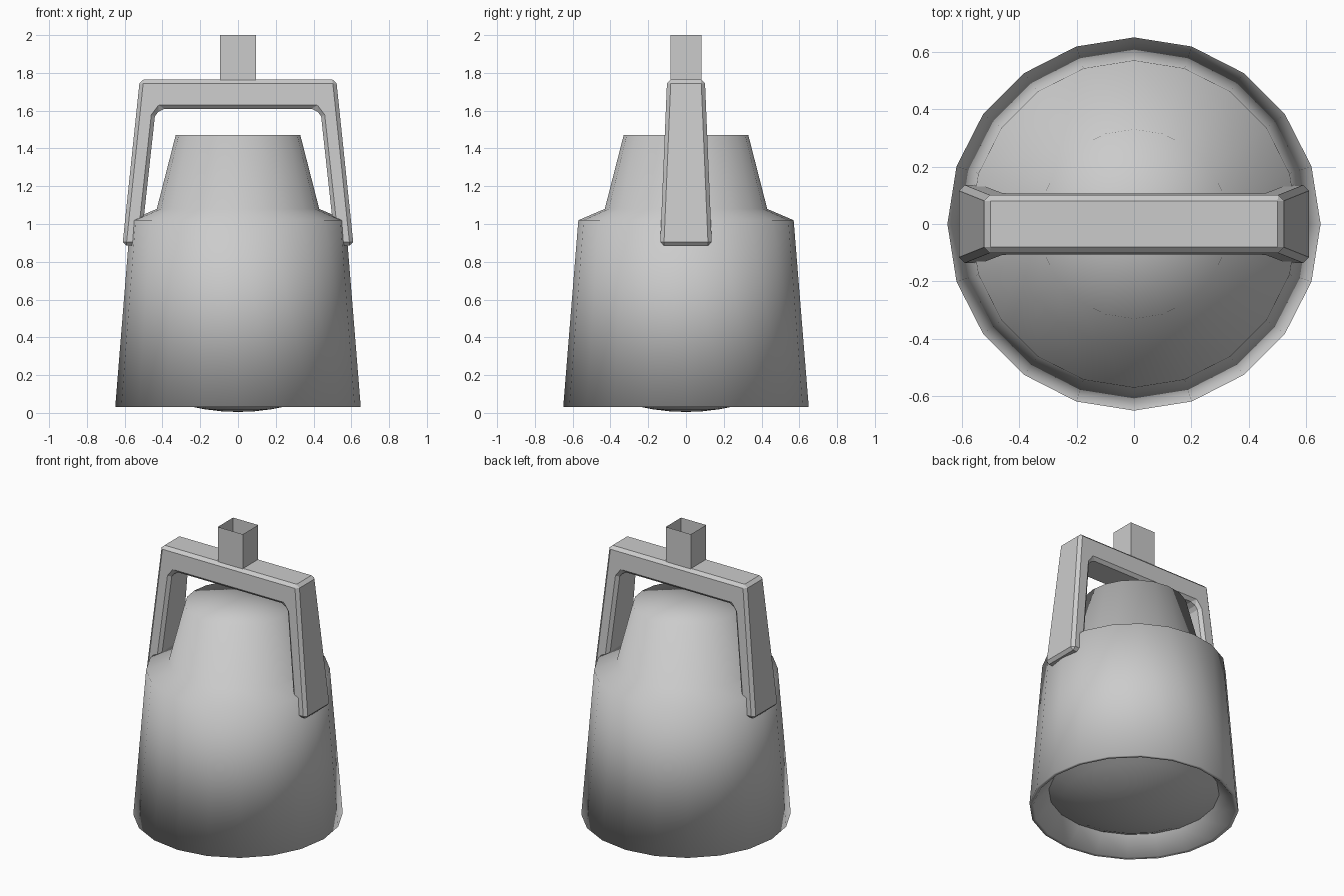
import bpy, bmesh
from math import cos, sin, pi, sqrt

if "Cube" in bpy.data.objects:
    bpy.data.objects.remove(bpy.data.objects["Cube"])

SIDES = 20


def make_object(name, bm, smooth=False, recalc=True):
    if recalc:
        bmesh.ops.recalc_face_normals(bm, faces=bm.faces)
    mesh = bpy.data.meshes.new(name)
    bm.to_mesh(mesh)
    bm.free()
    for p in mesh.polygons:
        p.use_smooth = smooth
    obj = bpy.data.objects.new(name, mesh)
    bpy.context.collection.objects.link(obj)
    return obj


def lathe(name, profile):
    """Revolve (radius, z) points; a radius of 0 becomes a pole."""
    bm = bmesh.new()
    rings = []
    for r, z in profile:
        n = 1 if r == 0 else SIDES
        rings.append([bm.verts.new((r * cos(2 * pi * i / SIDES),
                                    r * sin(2 * pi * i / SIDES), z)) for i in range(n)])
    for a, b in zip(rings, rings[1:]):
        for i in range(SIDES):
            j = (i + 1) % SIDES
            quad = [a[i % len(a)], a[j % len(a)], b[j % len(b)], b[i % len(b)]]
            bm.faces.new(list(dict.fromkeys(quad)))
    return make_object(name, bm, smooth=True)


# Lamp housing: cap, neck, shoulder, flared wall, thin rim and inner reflector
lathe("lamp_housing", [(0, 1.47), (0.33, 1.47), (0.43, 1.08), (0.57, 1.02),
                       (0.65, 0.03), (0.625, 0.03), (0.53, 0.14)])

# Bulging lens: shallow spherical cap recessed in the rim
edge_r, edge_z, low_z = 0.53, 0.14, 0.005
sag = edge_z - low_z
R = (edge_r ** 2 + sag ** 2) / (2 * sag)
lens = [(edge_r * k / 6, low_z + R - sqrt(R * R - (edge_r * k / 6) ** 2)) for k in range(7)]
lathe("lens", lens)

# Bracket: U profile extruded in y, wider toward the feet, chamfered edges
half = [(0.52, 1.765), (0.612, 0.885), (0.515, 0.885), (0.44, 1.57), (0.41, 1.61)]
outline = half + [(-x, z) for x, z in reversed(half)]
bm = bmesh.new()
sides = []
for s in (-1, 1):
    sides.append([bm.verts.new((x, s * (0.10 + 0.037 * (1.765 - z) / 0.88), z))
                  for x, z in outline])
    bm.faces.new(sides[-1])
for i in range(len(outline)):
    j = (i + 1) % len(outline)
    bm.faces.new((sides[0][i], sides[0][j], sides[1][j], sides[1][i]))
bracket = make_object("bracket", bm)
bevel = bracket.modifiers.new("chamfer", "BEVEL")
bevel.width = 0.02
bevel.segments = 1
bevel.limit_method = "ANGLE"
bevel.angle_limit = 0.8

# Mounting stem: open square tube on top of the bracket
bm = bmesh.new()
corners = [(-0.095, -0.083), (0.095, -0.083), (0.095, 0.083), (-0.095, 0.083)]
low = [bm.verts.new((x, y, 1.76)) for x, y in corners]
high = [bm.verts.new((x, y, 2.0)) for x, y in corners]
for i in range(4):
    j = (i + 1) % 4
    bm.faces.new((low[i], low[j], high[j], high[i]))
make_object("mounting_stem", bm, recalc=False)
